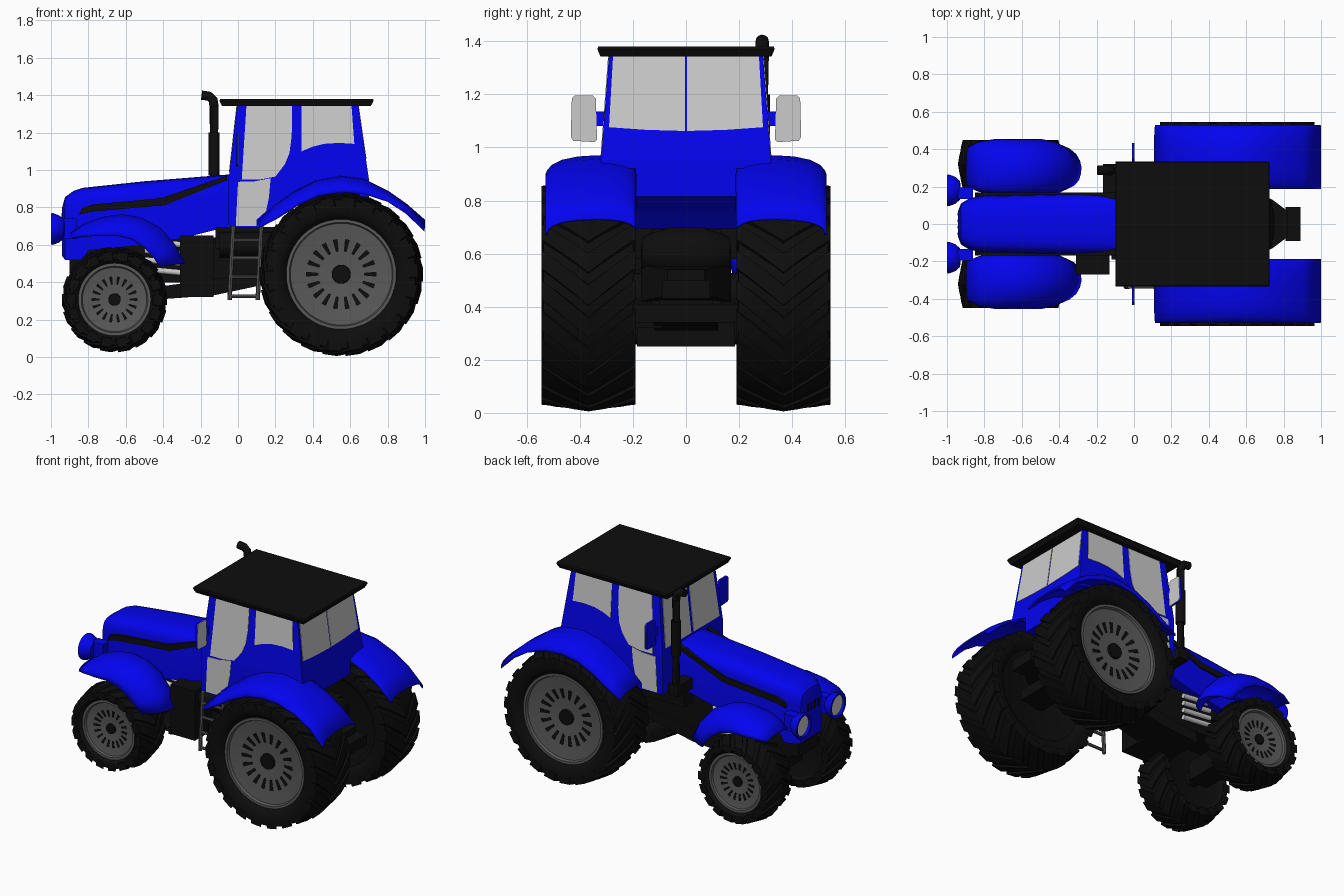
import bpy, bmesh
from math import sin, cos, pi
from mathutils import Vector

if "Cube" in bpy.data.objects:
    bpy.data.objects.remove(bpy.data.objects["Cube"])


def material(name, rgb):
    m = bpy.data.materials.new(name)
    m.diffuse_color = (*rgb, 1)
    m.use_nodes = True
    m.node_tree.nodes["Principled BSDF"].inputs["Base Color"].default_value = m.diffuse_color
    return m


BLUE = material("blue_paint", (0.001, 0.001, 0.87))
BLACK = material("black_rubber", (0.004, 0.004, 0.004))
STEEL = material("dark_steel", (0.1, 0.1, 0.1))
SIDES = (1, -1)


# ---- helpers: each piece is (verts, faces); build() joins pieces to an object
def loft(rings, closed=True, cap=True):
    n = len(rings[0])
    verts = [Vector(p) for r in rings for p in r]
    faces = []
    for i in range(len(rings) - 1):
        for j in range(n if closed else n - 1):
            k = (j + 1) % n
            faces.append((i * n + j, i * n + k, (i + 1) * n + k, (i + 1) * n + j))
    if closed and cap:
        faces += [tuple(range(n)), tuple(range(len(verts) - n, len(verts)))]
    return verts, faces


def box(x0, x1, y0, y1, z0, z1):
    return loft([[(x0, y0, z), (x1, y0, z), (x1, y1, z), (x0, y1, z)] for z in (z0, z1)])


def prism_y(pts, y0, y1):
    return loft([[(x, y, z) for x, z in pts] for y in (y0, y1)])


def prism_x(pts, x0, x1):
    return loft([[(x, y, z) for y, z in pts] for x in (x0, x1)])


def lathe(profile, c, axis="y", n=48):
    """profile: (radius, offset along axis)"""
    rings = []
    for r, a in profile:
        ring = []
        for i in range(n):
            u, v = r * cos(2 * pi * i / n), r * sin(2 * pi * i / n)
            d = (u, a, v) if axis == "y" else (a, u, v)
            ring.append(Vector(c) + Vector(d))
        rings.append(ring)
    return loft(rings, cap=False)


def tube(pts, r, n=12):
    pts = [Vector(p) for p in pts]
    rings = []
    for i, p in enumerate(pts):
        d = pts[min(i + 1, len(pts) - 1)] - pts[max(i - 1, 0)]
        q = d.to_track_quat("Z", "Y")
        rings.append([p + q @ Vector((r * cos(2 * pi * k / n), r * sin(2 * pi * k / n), 0))
                      for k in range(n)])
    return loft(rings)


def build(name, pieces, mat=None, thick=0):
    bm = bmesh.new()
    for verts, faces in pieces:
        vs = [bm.verts.new(v) for v in verts]
        for f in faces:
            bm.faces.new([vs[i] for i in f])
    bmesh.ops.remove_doubles(bm, verts=bm.verts, dist=1e-5)
    bmesh.ops.recalc_face_normals(bm, faces=bm.faces)
    me = bpy.data.meshes.new(name)
    bm.to_mesh(me)
    bm.free()
    ob = bpy.data.objects.new(name, me)
    bpy.context.collection.objects.link(ob)
    if mat:
        me.materials.append(mat)
    if thick:
        m = ob.modifiers.new("thickness", "SOLIDIFY")
        m.thickness, m.offset = thick, 0
    return ob


# ---- wheels: carcass with chevron lugs, dished rim with slots, hub
def wheel(name, cx, cy, cz, R, hw, rim, lugs, s):
    c = (cx, cy * s, cz)
    half = [(rim, .72), (rim + .015, .86), (rim + .045, .96), (R - .06, .97), (R - .04, .95), (R - .014, .1)]
    prof = half + [(r, -y) for r, y in reversed(half)]
    tyre = [lathe([(r, y * hw * s) for r, y in prof], c, n=64)]
    pitch = 2 * pi / lugs
    for side in SIDES:
        for i in range(lugs):
            rings = []
            for t in (0, .35, .7, 1):
                th, w = pitch * i + .34 * t, pitch * .36
                ro, ri = R - .026 * t, R - .03 - .045 * t ** 3
                rings.append([(cx + r * cos(a), c[1] + side * hw * t, cz + r * sin(a))
                              for r, a in ((ri, th - w), (ro, th - w * .85), (ro, th + w * .85), (ri, th + w))])
            tyre.append(loft(rings))
    tyre.append(lathe([(rim + .01, -.8 * hw * s), (rim * .5, -.6 * hw * s), (0, -.6 * hw * s)], c))
    build(name + "_tyre", tyre, BLACK)
    build(name + "_rim", [lathe([(r, y * hw * s) for r, y in (
        (rim + .004, .6), (rim + .004, .8), (rim - .012, .8), (rim - .018, .7), (rim * .3, .56), (0, .56))], c)], STEEL)
    dark = [lathe([(rim * .18, .4 * hw * s), (rim * .17, .66 * hw * s), (0, .66 * hw * s)], c, n=20)]
    for i in range(18):
        a = 2 * pi * i / 18
        u, v = Vector((cos(a), 0, sin(a))), Vector((-sin(a), 0, cos(a)))
        rings = []
        for f, w in ((.42, .025), (.65, .045)):
            y1 = (.56 + .14 * (f - .3) / .63) * hw + .003
            rings.append([Vector(c) + u * rim * f + v * w * rim * k + Vector((0, y * s, 0))
                          for k, y in ((-1, y1 - .02), (1, y1 - .02), (1, y1), (-1, y1))])
        dark.append(loft(rings))
    build(name + "_hub_and_slots", dark, BLACK)


# ---- fenders: cross-section swept between crown and lip lines, pinched at the ends
def fender(name, crown, lip, y0, y1, s, section, pinch):
    rings = []
    for a, b, p in zip(crown, lip, pinch):
        rings.append([(a[0] + (b[0] - a[0]) * d, s * (y0 + p * .8 + (y1 - y0 - 1.6 * p) * f), a[1] + (b[1] - a[1]) * d)
                      for f, d in section])
    build(name, [loft(rings, closed=False)], BLUE, .01)


REAR_SEC = [(0, .55), (.05, .33), (.14, .13), (.3, .02), (.45, 0), (.65, .05), (.82, .19), (.93, .4), (.98, .62), (1, .8), (1, 1)]
FRONT_SEC = [(0, .6), (.08, .3), (.2, .1), (.35, .02), (.5, 0), (.64, .06), (.78, .2), (.9, .45), (.97, .72), (1, 1)]
for s, tag in ((1, "left"), (-1, "right")):
    wheel("rear_wheel_" + tag, .552, .3675, .443, .438, .1775, .29, 22, s)
    wheel("front_wheel_" + tag, -.66, .32, .308, .283, .13, .19, 18, s)
    fender("rear_fender_" + tag,
           [(.11, .73), (.2, .81), (.3, .88), (.42, .94), (.55, .965), (.67, .95), (.8, .885), (.9, .815), (.997, .73)],
           [(.115, .69), (.22, .745), (.32, .81), (.43, .86), (.55, .88), (.67, .872), (.8, .83), (.9, .765), (.997, .67)],
           .19, .525, s, REAR_SEC, [0] * 9)
    fender("front_fender_" + tag,
           [(-.895, .66), (-.82, .71), (-.72, .745), (-.62, .76), (-.52, .742), (-.42, .69), (-.34, .6), (-.285, .5)],
           [(-.885, .635), (-.83, .645), (-.74, .65), (-.65, .65), (-.57, .63), (-.5, .585), (-.45, .53), (-.42, .485)],
           .16, .45, s, FRONT_SEC, [.05, .018, 0, 0, 0, 0, .012, .035])

# ---- hood
hood = []
for x, w, t, b in ((-.94, .07, .8, .54), (-.925, .11, .855, .52), (-.88, .137, .888, .52), (-.83, .148, .905, .52),
                   (-.8, .151, .908, .57), (-.5, .157, .94, .6), (-.3, .162, .956, .635), (-.04, .168, .977, .7)):
    arc = [(1, b), (1, t - .1), (.975, t - .065), (.91, t - .037), (.78, t - .016), (.58, t - .005), (.3, t - .001), (.1, t)]
    hood.append([(x, w * f, z) for f, z in arc] + [(x, -w * f, z) for f, z in reversed(arc)])
build("hood", [loft(hood)], BLUE)
stripe = [(-.85, .76), (-.835, .795), (-.78, .815), (-.41, .85), (-.2, .922), (-.06, .968), (-.06, .945), (-.24, .872),
          (-.39, .812), (-.78, .778)]
build("hood_stripes", [loft([[(x, s * y, z) for x, z in stripe] for y in (.135, .168)]) for s in SIDES], BLACK)
build("grille_slots", [box(-.944, -.9, y - .007, y + .007, .72, .77) for y in (-.052, -.018, .018, .052)], BLACK)

# ---- headlights
build("headlight_housings", [lathe([(0, .075), (.05, .07), (.072, .045), (.085, .01), (.083, 0), (.068, 0), (.066, .02)],
                                   (-1, s * .18, .685), "x", 24) for s in SIDES], BLUE)
build("headlight_lenses", [lathe([(.069, .016), (0, .012)], (-1, s * .18, .685), "x", 24) for s in SIDES])
build("headlight_brackets", [box(-.94, -.86, s * .165 - .03, s * .165 + .03, .63, .74) for s in SIDES], BLUE)


# ---- cab shell with sloped walls
def wy(z): return .32 - max(z - .95, 0) * .075
def xf(z): return -.05 + max(z - .95, 0) * .1125
def xb(z): return .70 - max(z - .95, 0) * .145


lower = [(-.05, .95), (-.05, .695), (.12, .69), (.25, .83), (.42, .92), (.6, .94), (.7, .92), (.7, .95)]
upper = [[(xf(z), -wy(z), z), (xb(z), -wy(z), z), (xb(z), wy(z), z), (xf(z), wy(z), z)] for z in (.95, 1.35)]
build("cab", [prism_y(lower, -.32, .32), loft(upper), box(.15, .7, -.19, .19, .815, .95)], BLUE)
build("cab_roof", [loft([[(x0, -y, z), (x1, -y, z), (x1, y, z), (x0, y, z)] for x0, x1, y, z in (
    (-.085, .71, .322, 1.342), (-.1, .725, .334, 1.37), (-.095, .722, .33, 1.381))])], BLACK)

# ---- cab glass
door_top = [(.045, 1.342), (.29, 1.342), (.287, 1.18), (.275, 1.09), (.25, 1.03), (.2, .965), (.12, .95), (.02, .95)]
door_low = [(0, .937), (.09, .94), (.175, .957), (.165, .85), (.15, .78), (.1, .735), (.1, .7), (-.012, .7)]
quarter = [(.34, 1.342), (.607, 1.342), (.622, 1.14), (.54, 1.145), (.46, 1.14), (.4, 1.125), (.34, 1.1)]
build("side_windows", [loft([[(x, s * (wy(z) + o), z) for x, z in p] for o in (-.01, .003)])
                       for p in (door_top, door_low, quarter) for s in SIDES])
rear_pane = [(.004, 1.062), (.15, 1.066), (.29, 1.076), (.275, 1.342), (.004, 1.342)]
front_pane = [(.012, .99), (.285, .99), (.262, 1.342), (.012, 1.342)]
build("rear_window", [loft([[(xb(z) + o, s * y, z) for y, z in rear_pane] for o in (-.01, .003)]) for s in SIDES])
build("windshield", [loft([[(xf(z) - o, s * y, z) for y, z in front_pane] for o in (-.01, .003)]) for s in SIDES])

# ---- mirrors
plate = [(.345, 1.02), (.425, 1.025), (.434, 1.04), (.43, 1.185), (.42, 1.195), (.35, 1.195), (.34, 1.185), (.335, 1.03)]
for nm, x0, x1, mat in (("mirror_housings", -.012, .001, BLUE), ("mirror_faces", .001, .004, None)):
    build(nm, [prism_x([(s * y, z) for y, z in plate], x0, x1) for s in SIDES], mat)
build("mirror_arms", [box(-.01, .002, min(s * .29, s * .345), max(s * .29, s * .345), 1.08, 1.135) for s in SIDES], BLUE)

# ---- exhaust stack
E = .287
build("exhaust", [tube([(-.128, E, .74), (-.128, E, 1.34), (-.133, E, 1.375), (-.155, E, 1.395), (-.195, E, 1.4)], .025),
                  tube([(-.128, E, .97), (-.128, E, 1.0), (-.128, E, 1.17), (-.128, E, 1.2)], .03),
                  box(-.165, -.09, .15, .32, .71, .78)], BLACK)

# ---- ladder on the right side
L = -.335
rungs = [tube([(-.045 + .05 * (z - .31), L, z), (.105 + .05 * (z - .31), L, z)], .01, 8) for z in (.325, .43, .53, .625)]
build("ladder", rungs + [tube([(x, L, .305), (x + .02, L, .7)], .012, 8) for x in (-.045, .105)], STEEL)

# ---- chassis, engine and drivetrain
build("chassis", [box(-.85, .7, -.1, .1, .4, .64), box(-.9, -.8, -.1, .1, .42, .56),
                  prism_y([(-.4, .31), (-.13, .33), (.2, .4), (.2, .46), (-.4, .38)], -.12, .12),
                  box(-.12, .3, -.19, .19, .58, .695), tube([(-.1, -.21, .6), (.18, -.21, .6)], .07)], BLACK)
build("engine_pipes", [tube([(-.5, s * .12, z), (-.29, s * .12, z - .02)], .016) for z in (.47, .52, .57, .62) for s in SIDES])
build("side_tank", [box(-.31, -.13, -.27, -.09, .32, .65)], BLACK)
build("front_axle", [box(-.73, -.59, -.185, .185, .25, .38), tube([(-.66, -.3, .308), (-.66, .3, .308)], .05)], BLACK)
build("rear_axle", [tube([(.55, -.32, .442), (.55, .32, .442)], .085, 20), box(.45, .68, -.13, .13, .36, .69),
                    lathe([(0, -.17), (.06, -.165), (.085, -.12), (.1, -.06), (.1, .06), (.085, .12), (.06, .165), (0, .17)],
                          (.65, 0, .6), n=24)], BLACK)
build("rear_hitch", [loft([[(x, -y, z0), (x, y, z0), (x, y, z1), (x, -y, z1)] for x, y, z0, z1 in (
    (.66, .17, .42, .56), (.74, .13, .43, .55), (.82, .07, .44, .54))]), box(.81, .89, -.09, .09, .43, .5),
    box(.6, .72, -.21, .21, .34, .41)], BLACK)

# ---- smooth round parts, keep edges sharp
for o in bpy.context.scene.objects:
    o.select_set(True)
    bpy.context.view_layer.objects.active = o
bpy.ops.object.shade_smooth_by_angle(angle=.6)
